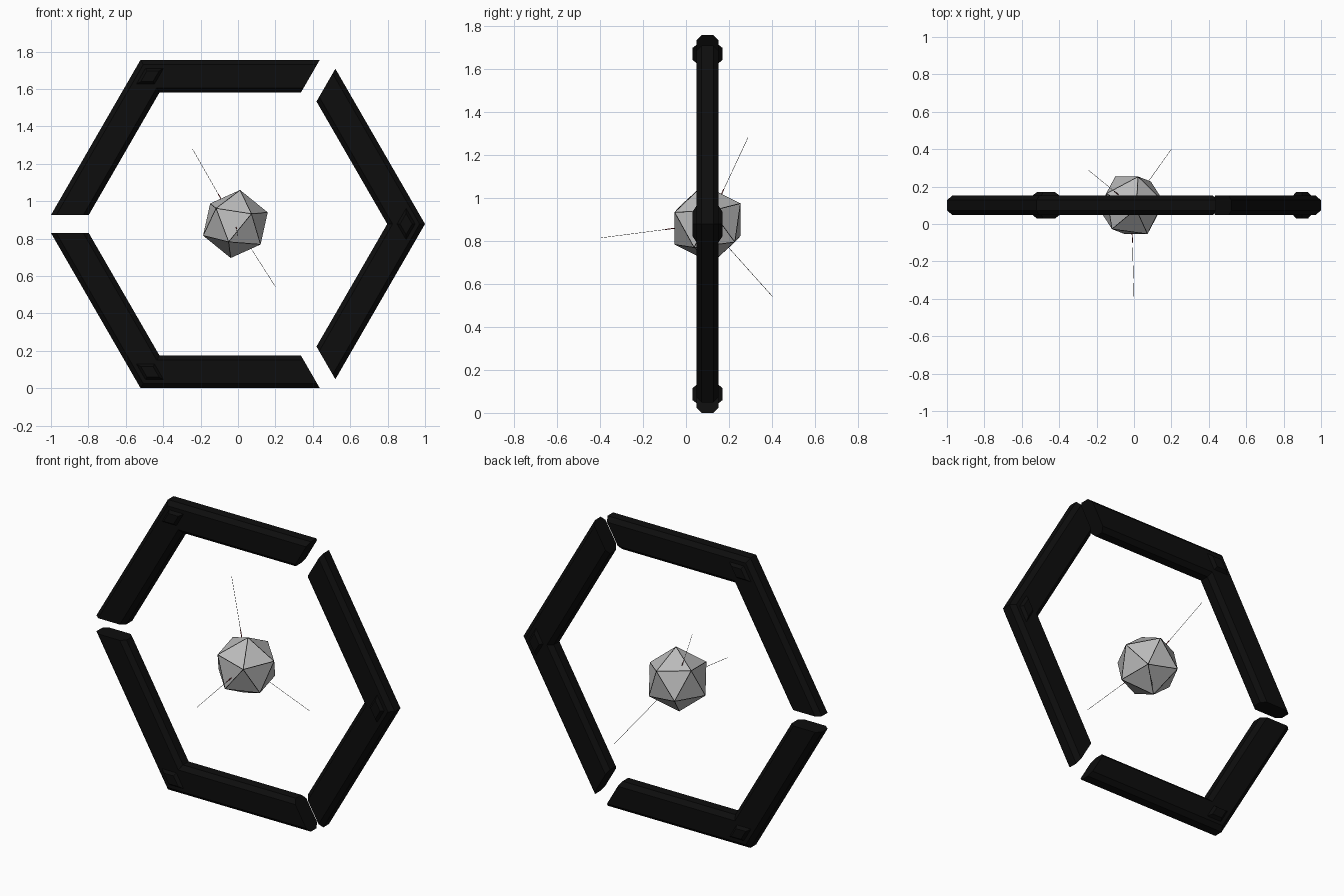
import bpy, bmesh, math
from mathutils import Matrix, Vector

if "Cube" in bpy.data.objects:
    bpy.data.objects.remove(bpy.data.objects["Cube"], do_unlink=True)

CENTRE = Vector((-0.014, 0.1, 0.878))
COS30 = math.cos(math.radians(30))


def material(name, rgb):
    m = bpy.data.materials.new(name)
    m.use_nodes = True
    m.diffuse_color = (*rgb, 1)
    m.node_tree.nodes["Principled BSDF"].inputs["Base Color"].default_value = (*rgb, 1)
    return m


BLACK = material("black", (0.004, 0.004, 0.004))
GREY = material("light grey", (0.5, 0.5, 0.5))
RED = material("dark red", (0.2, 0.01, 0.015))


def finish(name, bm, mat):
    bmesh.ops.recalc_face_normals(bm, faces=bm.faces)
    mesh = bpy.data.meshes.new(name)
    bm.to_mesh(mesh)
    bm.free()
    mesh.materials.append(mat)
    ob = bpy.data.objects.new(name, mesh)
    ob.location = CENTRE
    bpy.context.collection.objects.link(ob)
    return ob


def loft(name, rings, mat):
    """Skin a list of equal point rings and cap both ends."""
    bm = bmesh.new()
    loops = [[bm.verts.new(p) for p in ring] for ring in rings]
    n = len(loops[0])
    for a, b in zip(loops, loops[1:]):
        for i in range(n):
            j = (i + 1) % n
            bm.faces.new((a[i], a[j], b[j], b[i]))
    bm.faces.new(loops[0])
    bm.faces.new(loops[-1])
    return finish(name, bm, mat)


def radial(deg):
    a = math.radians(deg)
    return Vector((math.cos(a), 0, math.sin(a)))


# Bar cross-section: distance from the centre against depth, corners chamfered
INNER, OUTER, HALF, CUT, GAP = 0.703, 0.878, 0.052, 0.025, 0.048
PROFILE = [(INNER + CUT, -HALF), (OUTER - CUT, -HALF), (OUTER, CUT - HALF),
           (OUTER, HALF - CUT), (OUTER - CUT, HALF), (INNER + CUT, HALF),
           (INNER, HALF - CUT), (INNER, CUT - HALF)]


def bar_ring(corner, side):
    """Profile at the mitred corner (side 0) or at a cut end (side +-1)."""
    ring = []
    for d, y in PROFILE:
        p = radial(corner + 60 * side) * d / COS30
        if side:
            p += (radial(corner) - radial(corner + 60 * side)) * GAP / COS30
        ring.append(p + Vector((0, y, 0)))
    return ring


# Three bent segments, each with a raised rhombic boss through its corner
for name, angle in (("left", 0), ("upper_right", 120), ("lower_right", 240)):
    loft(name + "_ring_segment", [bar_ring(angle, s) for s in (-1, 0, 1)], BLACK)
    mid = radial(angle) * (INNER + OUTER) / 2 / COS30
    arm_a, arm_b = radial(angle + 120), radial(angle - 120)
    rings = []
    for y, size in ((-0.07, 0.065), (-0.05, 0.1), (0.05, 0.1), (0.07, 0.065)):
        rings.append([mid + Vector((0, y, 0)) + (arm_a * u + arm_b * v) * size / 2
                      for u, v in ((-1, -1), (1, -1), (1, 1), (-1, 1))])
    loft(name + "_corner_boss", rings, BLACK)


# Central twenty-sided core, turned so one face looks nearly forward
def frame(normal, point):
    n = normal.normalized()
    t = (point - n * point.dot(n)).normalized()
    return Matrix((n, t, n.cross(t))).transposed()


def core_mesh():
    bm = bmesh.new()
    bmesh.ops.create_icosphere(bm, subdivisions=1, radius=0.183)
    bm.faces.ensure_lookup_table()
    face = bm.faces[0]
    source = frame(face.calc_center_median(), face.verts[0].co)
    target = frame(Vector((-0.122, -0.988, 0.098)), Vector((-19, -23.6, 15.4)))
    bmesh.ops.transform(bm, matrix=(target @ source.transposed()).to_4x4(), verts=bm.verts)
    return bm


finish("core", core_mesh(), GREY)
edges = finish("core_edge_lines", core_mesh(), BLACK)
wire = edges.modifiers.new("lines", "WIREFRAME")
wire.thickness = 0.003
wire.offset = 0


# Three hair-thin spokes spread evenly around the core
def rod(name, direction, start, end, radius, mat):
    d = direction.normalized()
    turn = d.to_track_quat("Z", "Y").to_matrix()
    loft(name, [[turn @ Vector((radius * math.cos(k * math.tau / 6),
                                radius * math.sin(k * math.tau / 6), r))
                 for k in range(6)] for r in (start, end)], mat)


SPOKES = {"upper": (-0.226, 0.185, 0.395), "rear": (0.214, 0.3, -0.335),
          "front": (0.014, -0.5, -0.065)}
for name, tip in SPOKES.items():
    rod(name + "_spoke", Vector(tip), 0.1, 0.5, 0.001, BLACK)
    if name != "rear":
        rod(name + "_spoke_root", Vector(tip), 0.1, 0.2, 0.0025, RED)
